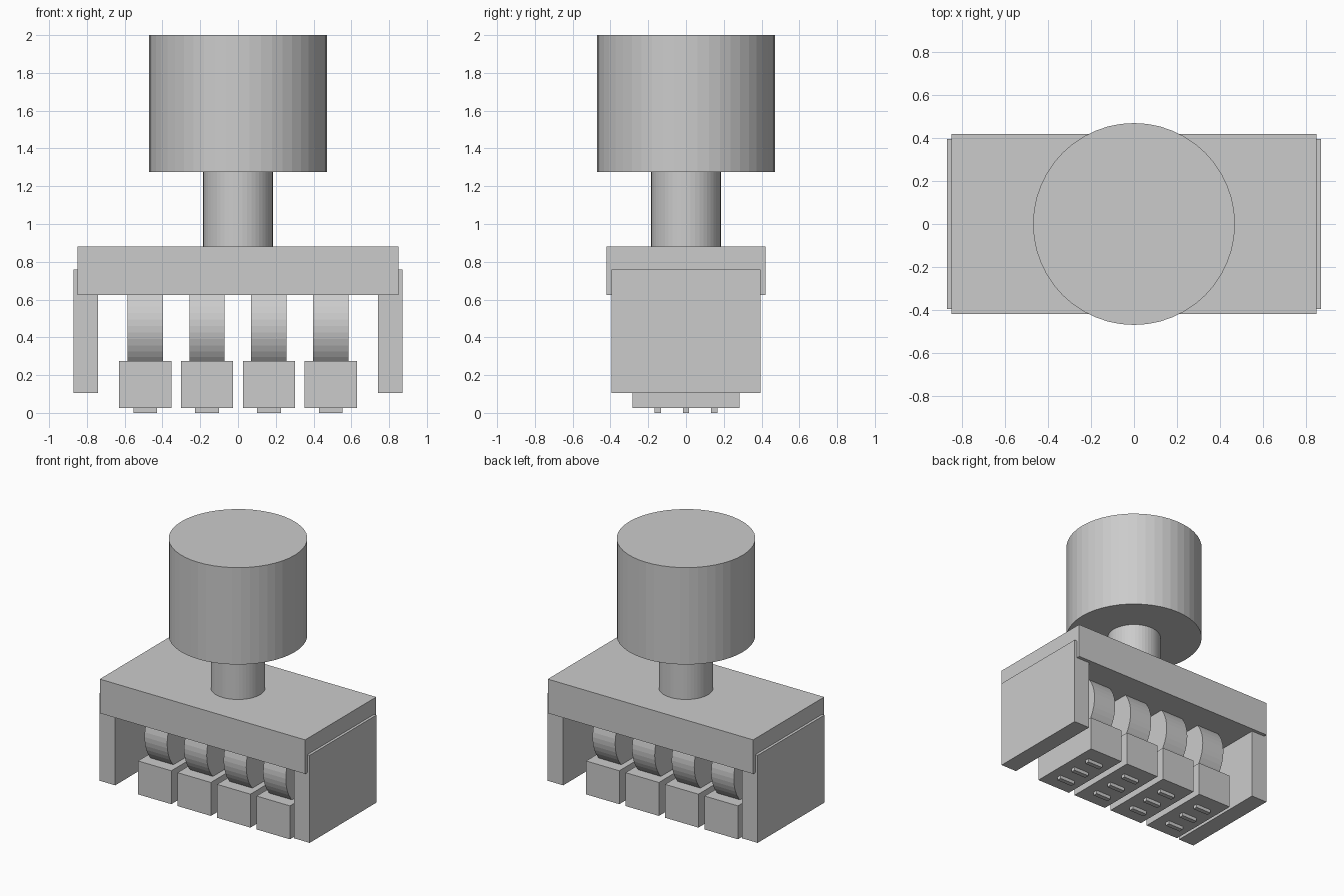
import bpy
import math

if "Cube" in bpy.data.objects:
    bpy.data.objects.remove(bpy.data.objects["Cube"])

grey = bpy.data.materials.new("light grey")
grey.diffuse_color = (0.6, 0.6, 0.6, 1)
grey.use_nodes = True
grey.node_tree.nodes["Principled BSDF"].inputs["Base Color"].default_value = grey.diffuse_color


def finish(name):
    ob = bpy.context.object
    ob.name = name
    ob.data.materials.append(grey)
    return ob


def box(name, x, y, z):
    """Box from (min, max) ranges."""
    bpy.ops.mesh.primitive_cube_add(
        size=1, location=[(a + b) / 2 for a, b in (x, y, z)])
    ob = finish(name)
    ob.scale = [b - a for a, b in (x, y, z)]
    bpy.ops.object.transform_apply(location=False, rotation=False, scale=True)
    return ob


def cylinder(name, radius, depth, location, rotation=(0, 0, 0)):
    bpy.ops.mesh.primitive_cylinder_add(
        vertices=48, radius=radius, depth=depth,
        location=location, rotation=rotation)
    return finish(name)


# Knob and neck
cylinder("knob", 0.47, 0.725, (0, 0, 1.6375))
cylinder("neck", 0.184, 0.397, (0, 0, 1.0775))

# Housing: top plate and two side panels
box("top_plate", (-0.85, 0.85), (-0.42, 0.42), (0.625, 0.88))
for side, x in (("left", (-0.87, -0.74)), ("right", (0.74, 0.87))):
    box(side + "_panel", x, (-0.395, 0.395), (0.105, 0.76))

# Four wheels, each over a block with three raised studs below
for i in range(4):
    x = -0.491 + i * 0.3273
    n = str(i + 1)
    cylinder("wheel_" + n, 0.27, 0.187, (x, 0, 0.46), (0, math.pi / 2, 0))
    box("block_" + n, (x - 0.138, x + 0.138), (-0.284, 0.284), (0.025, 0.275))
    for j, y in enumerate((-0.15, 0, 0.15)):
        box(f"stud_{n}_{j + 1}", (x - 0.063, x + 0.063),
            (y - 0.017, y + 0.017), (0, 0.03))
